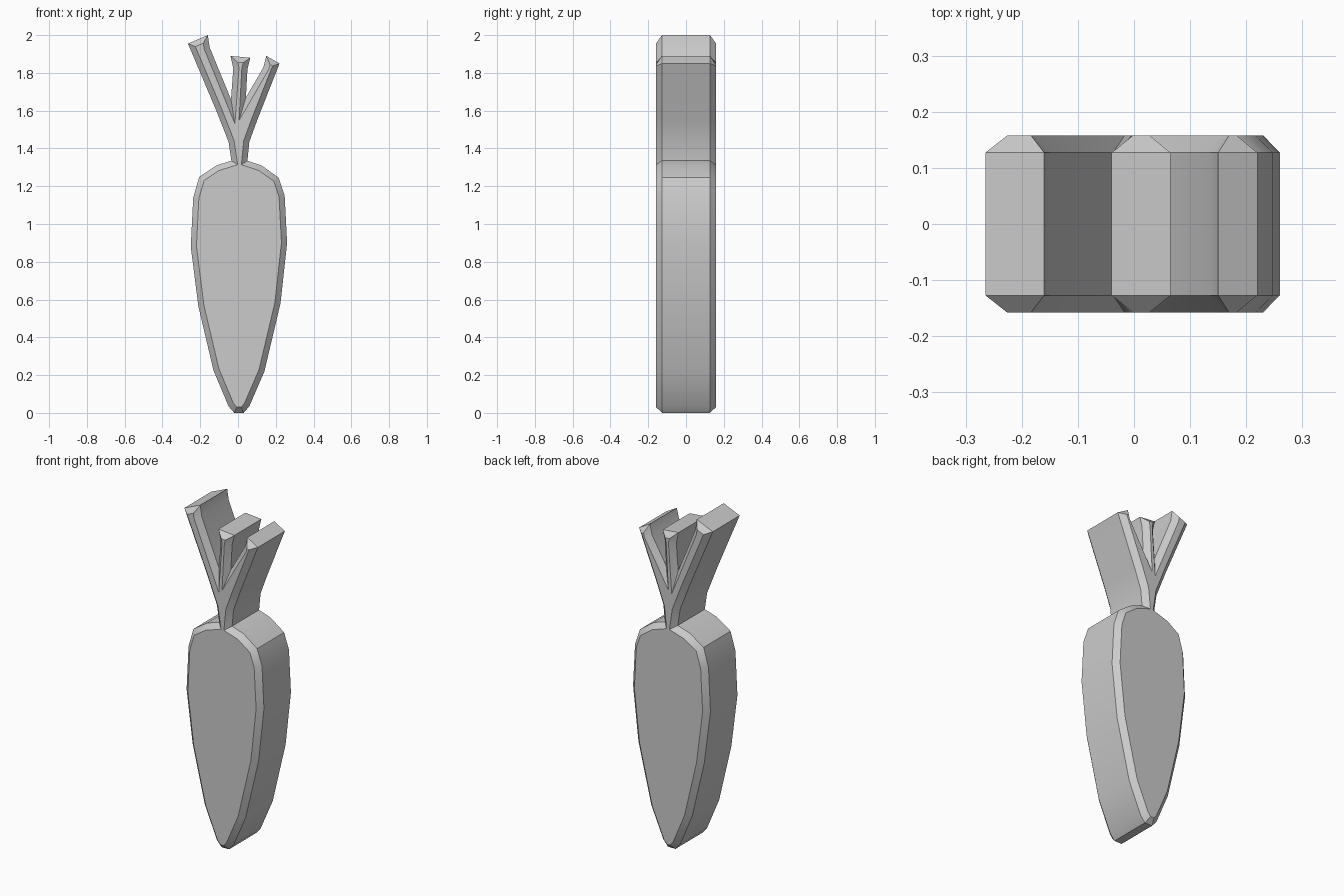
import bpy, bmesh
from mathutils import Vector

if "Cube" in bpy.data.objects:
    bpy.data.objects.remove(bpy.data.objects["Cube"])

BEVEL, OUTER_Y, CAP_Y = 0.03, 0.127, 0.158

# Outline in (x, z), counter-clockwise seen from the front
root_right = [(-0.02, 0), (0.03, 0), (0.06, 0.035), (0.14, 0.22), (0.225, 0.58),
              (0.26, 0.90), (0.247, 1.15), (0.215, 1.245), (0.125, 1.31), (0.05, 1.335)]
right_leaf = [(0.06, 1.435), (0.10, 1.545), (0.22, 1.85), (0.15, 1.89),
              (0.135, 1.83), (0.042, 1.675)]
right_leaf[-1] = (0.042, 1.67)
middle_leaf = [(0.05, 1.82), (0.065, 1.88), (-0.04, 1.89), (-0.025, 1.825)]
left_leaf = [(-0.037, 1.66), (-0.15, 1.935), (-0.16, 2.0), (-0.265, 1.955),
             (-0.115, 1.60), (-0.05, 1.435)]
root_left = [(-0.035, 1.335), (-0.115, 1.31), (-0.205, 1.25), (-0.237, 1.14),
             (-0.25, 0.88), (-0.21, 0.565), (-0.13, 0.225), (-0.05, 0.035)]
outline = [Vector(p) for p in root_right + right_leaf + middle_leaf + left_leaf + root_left]


def inset(points, width):
    """Mitred inward offset of a counter-clockwise outline."""
    result = []
    for i, p in enumerate(points):
        a = (p - points[i - 1]).normalized()
        b = (points[(i + 1) % len(points)] - p).normalized()
        na, nb = Vector((-a.y, a.x)), Vector((-b.y, b.x))
        result.append(p + (na + nb) * (width / max(1 + na.dot(nb), 0.06)))
    return result


# Carrot slab: chamfered front, straight sides, chamfered back
inner = inset(outline, BEVEL)
bm = bmesh.new()
rings = [[bm.verts.new((p.x, y, p.y)) for p in pts]
         for pts, y in ((inner, -CAP_Y), (outline, -OUTER_Y), (outline, OUTER_Y), (inner, CAP_Y))]
n = len(outline)
for front, back in zip(rings, rings[1:]):
    for i in range(n):
        j = (i + 1) % n
        bm.faces.new((front[j], front[i], back[i], back[j]))
bm.faces.new(rings[0])
bm.faces.new(rings[-1][::-1])
bmesh.ops.recalc_face_normals(bm, faces=bm.faces)

mesh = bpy.data.meshes.new("carrot")
bm.to_mesh(mesh)
bm.free()
carrot = bpy.data.objects.new("carrot", mesh)
bpy.context.collection.objects.link(carrot)
bpy.context.view_layer.objects.active = carrot
carrot.select_set(True)
bpy.ops.object.shade_smooth_by_angle(angle=0.5)
